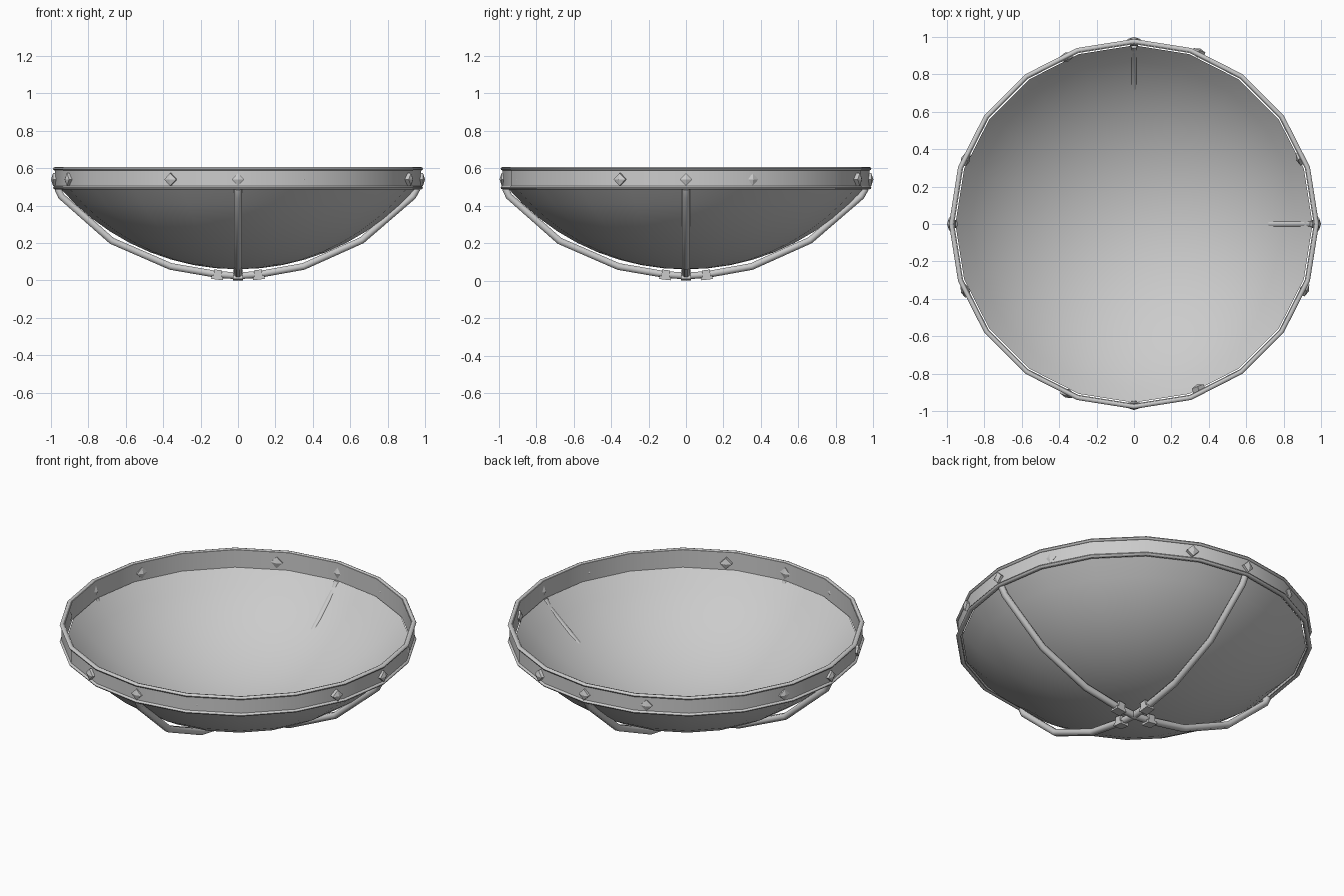
import bpy, bmesh
from math import sin, cos, pi, asin, radians, atan2, hypot
from mathutils import Matrix, Vector

if "Cube" in bpy.data.objects:
    bpy.data.objects.remove(bpy.data.objects["Cube"])


def make_object(name, bm, smooth=None):
    bmesh.ops.remove_doubles(bm, verts=bm.verts, dist=1e-5)
    bmesh.ops.recalc_face_normals(bm, faces=bm.faces)
    mesh = bpy.data.meshes.new(name)
    bm.to_mesh(mesh)
    bm.free()
    ob = bpy.data.objects.new(name, mesh)
    bpy.context.collection.objects.link(ob)
    if smooth:
        bpy.ops.object.select_all(action='DESELECT')
        ob.select_set(True)
        bpy.context.view_layer.objects.active = ob
        bpy.ops.object.shade_smooth_by_angle(angle=radians(smooth))
    return ob


def lathe(name, profile, sides, closed=False, matrix=Matrix(), smooth=None):
    bm = bmesh.new()
    rings = [[bm.verts.new(matrix @ Vector((r * cos(2 * pi * i / sides), r * sin(2 * pi * i / sides), z)))
              for i in range(sides)] if r > 0 else [bm.verts.new(matrix @ Vector((0, 0, z)))] * sides
             for r, z in profile]
    pairs = list(zip(rings, rings[1:])) + ([(rings[-1], rings[0])] if closed else [])
    for a, b in pairs:
        for i in range(sides):
            j = (i + 1) % sides
            bm.faces.new(list(dict.fromkeys((a[i], a[j], b[j], b[i]))))
    return make_object(name, bm, smooth)


# shallow bowl: a spherical cap whose rim meets the bottom of the band
RIM, HEIGHT, BOTTOM = 0.955, 0.438, 0.06
R = (RIM ** 2 + HEIGHT ** 2) / (2 * HEIGHT)
edge = asin(RIM / R)
lathe("bowl", [(R * sin(edge * i / 9), BOTTOM + R * (1 - cos(edge * i / 9))) for i in range(10)],
      20, smooth=40)

# twenty-sided rim band and its two rounded lips
lathe("rim_band", [(0.961, 0.49), (0.978, 0.49), (0.978, 0.602), (0.961, 0.602)], 20, True, smooth=40)
for name, z in (("lower_lip", 0.496), ("upper_lip", 0.597)):
    lathe(name, [(0.976 + 0.013 * cos(a * pi / 4), z + 0.01 * sin(a * pi / 4)) for a in range(8)],
          20, True, smooth=50)

# diamond studs through the band: four on the axes, eight between, set slightly unevenly
STUDS = [(0.975, 0), (-0.975, 0), (0, 0.975), (0, -0.97), (0.345, 0.915), (-0.36, 0.893), (0.89, 0.35),
         (-0.9, 0.345), (0.912, -0.35), (-0.902, -0.357), (0.345, -0.882), (-0.358, -0.905)]
for x, y in STUDS:
    m = (Matrix.Translation((x, y, 0.54)) @ Matrix.Rotation(atan2(y, x), 4, 'Z')
         @ Matrix.Rotation(pi / 2, 4, 'Y'))
    lathe("stud", [(0, -0.025), (0.034, -0.014), (0.034, 0.014), (0, 0.025)], 4, matrix=m)


# bent support bars crossing under the bowl
def bar(name, path, angle):
    cu = bpy.data.curves.new(name, 'CURVE')
    cu.dimensions = '3D'
    cu.bevel_depth = 0.021
    cu.bevel_resolution = 1
    cu.use_fill_caps = True
    sp = cu.splines.new('POLY')
    sp.points.add(len(path) - 1)
    for p, (x, z) in zip(sp.points, path):
        p.co = (x, 0, z, 1)
    ob = bpy.data.objects.new(name, cu)
    ob.rotation_euler.z = angle
    bpy.context.collection.objects.link(ob)


PATH = [(-0.964, 0.492), (-0.945, 0.45), (-0.675, 0.212), (-0.36, 0.075), (-0.11, 0.032), (0, 0.025),
        (0.11, 0.032), (0.35, 0.075), (0.662, 0.215), (0.935, 0.45), (0.958, 0.492)]
bar("cross_bar", PATH, 0)
bar("cross_bar", PATH, pi / 2)

# small clamps on the bars: a foot plate and a collar block
for quarter in range(4):
    bm = bmesh.new()
    base = Matrix.Rotation(quarter * pi / 2, 4, 'Z') @ Matrix.Translation((0.113, 0, 0)) \
        @ Matrix.Rotation(-0.12, 4, 'Y')
    for size, z in (((0.062, 0.054, 0.018), 0.014), ((0.042, 0.054, 0.046), 0.034)):
        bmesh.ops.create_cube(bm, size=1, matrix=base @ Matrix.Translation((0, 0, z))
                              @ Matrix.Diagonal((*size, 1)))
    make_object("clamp", bm)
